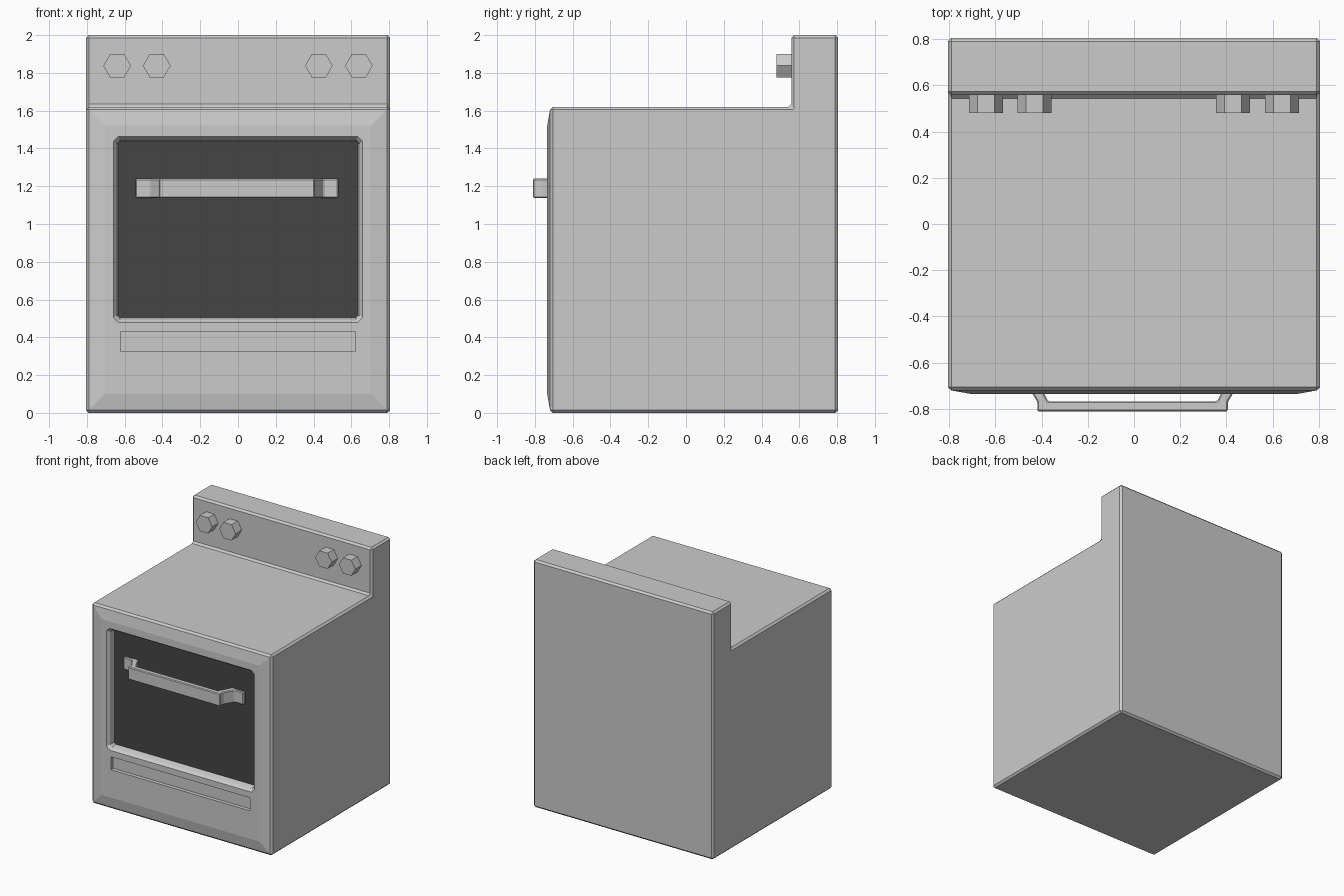
import bpy, bmesh, math

if "Cube" in bpy.data.objects:
    bpy.data.objects.remove(bpy.data.objects["Cube"])


def material(name, v):
    m = bpy.data.materials.new(name)
    m.diffuse_color = (v, v, v, 1)
    m.use_nodes = True
    m.node_tree.nodes["Principled BSDF"].inputs["Base Color"].default_value = m.diffuse_color
    return m


BODY = material("enamel_grey", 0.55)
METAL = material("light_metal", 0.8)
DARK = material("dark_glass", 0.06)


def loft(name, rings, mat=None, bevel=0.0, bulge=None):
    """Closed solid through matching rings; optional chamfer and bulged front face."""
    bm = bmesh.new()
    loops = [[bm.verts.new(p) for p in ring] for ring in rings]
    n = len(loops[0])
    for a, b in zip(loops, loops[1:]):
        for i in range(n):
            j = (i + 1) % n
            bm.faces.new((a[i], a[j], b[j], b[i]))
    bm.faces.new(loops[0])
    bm.faces.new(loops[-1])
    bmesh.ops.recalc_face_normals(bm, faces=bm.faces)
    if bevel:
        bmesh.ops.bevel(bm, geom=bm.edges[:], offset=bevel, segments=1,
                        affect='EDGES', profile=0.5)
    if bulge:
        bm.normal_update()
        front = max((f for f in bm.faces if f.normal.y < -0.99), key=lambda f: f.calc_area())
        bmesh.ops.inset_individual(bm, faces=[front], thickness=bulge[0], depth=bulge[1])
    me = bpy.data.meshes.new(name)
    bm.to_mesh(me)
    bm.free()
    ob = bpy.data.objects.new(name, me)
    bpy.context.collection.objects.link(ob)
    if mat:
        me.materials.append(mat)
    return ob


def rect(hx, z0, z1, y, c=0.0):
    """Rectangle facing -y, with corners chamfered by c."""
    if not c:
        return [(-hx, y, z0), (hx, y, z0), (hx, y, z1), (-hx, y, z1)]
    return [(-hx + c, y, z0), (hx - c, y, z0), (hx, y, z0 + c), (hx, y, z1 - c),
            (hx - c, y, z1), (-hx + c, y, z1), (-hx, y, z1 - c), (-hx, y, z0 + c)]


# Body: L-shaped side profile with chamfered edges and slightly raised front
profile = [(-0.72, 0), (0.805, 0), (0.805, 2), (0.558, 2), (0.558, 1.62), (-0.72, 1.62)]
body = loft("oven_body", [[(x, y, z) for y, z in profile] for x in (-0.805, 0.805)],
            BODY, bevel=0.015, bulge=(0.12, 0.015))

# Recesses for the door window and the lower drawer slot
window = loft("window_cutter", [rect(0.672, 0.468, 1.475, -0.75, 0.03),
                                rect(0.645, 0.495, 1.448, -0.715, 0.02),
                                rect(0.633, 0.508, 1.436, -0.66, 0.01)], BODY)
slot = loft("slot_cutter", [rect(0.622, 0.325, 0.43, y) for y in (-0.8, -0.705)], BODY)
for cutter in (window, slot):
    cutter.hide_render = True
    mod = body.modifiers.new("recess", 'BOOLEAN')
    mod.operation = 'DIFFERENCE'
    mod.solver = 'EXACT'
    mod.object = cutter
    bpy.context.view_layer.objects.active = body
    bpy.ops.object.modifier_apply(modifier=mod.name)
    bpy.data.objects.remove(cutter)

# Dark glass at the back of the window recess
loft("door_glass", [rect(0.637, 0.505, 1.44, y) for y in (-0.67, -0.65)], DARK)

# Handle: bent strip, right half of the outline mirrored to the left
half = [(0.365, -0.767), (0.42, -0.66), (0.537, -0.66), (0.537, -0.69),
        (0.46, -0.69), (0.412, -0.77), (0.412, -0.81)]
outline = half + [(-x, y) for x, y in reversed(half)]
loft("door_handle", [[(x - 0.006, y, z) for x, y in outline] for z in (1.138, 1.24)],
     METAL, bevel=0.006)

# Hexagonal control knobs
for i, x in enumerate((-0.64, -0.43, 0.428, 0.64)):
    loft(f"control_knob_{i + 1}",
         [[(x + 0.073 * math.cos(k * math.pi / 3), y, 1.838 + 0.073 * math.sin(k * math.pi / 3))
           for k in range(6)] for y in (0.48, 0.57)], METAL)
